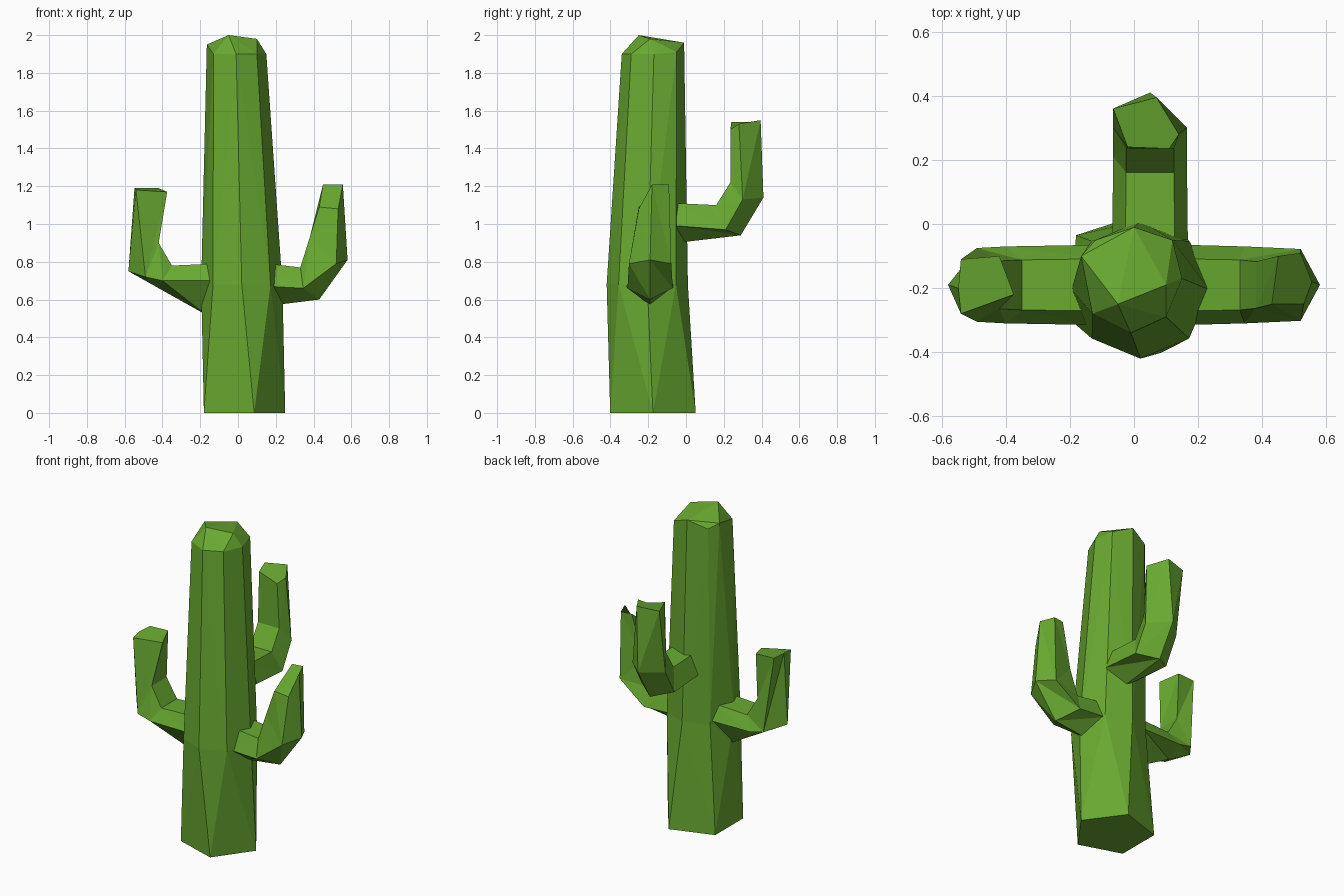
import bpy, bmesh, math
from mathutils import Vector

if "Cube" in bpy.data.objects:
    bpy.data.objects.remove(bpy.data.objects["Cube"])

green = bpy.data.materials.new("cactus_green")
green.diffuse_color = (0.14, 0.40, 0.03, 1)
green.use_nodes = True
green.node_tree.nodes["Principled BSDF"].inputs["Base Color"].default_value = green.diffuse_color


def finish(name, bm):
    bmesh.ops.recalc_face_normals(bm, faces=bm.faces)
    mesh = bpy.data.meshes.new(name)
    bm.to_mesh(mesh)
    bm.free()
    mesh.materials.append(green)
    obj = bpy.data.objects.new(name, mesh)
    bpy.context.collection.objects.link(obj)


def ngon(n, cx, cy, r, z, turn=0.0):
    return [(cx + r * math.cos(turn + math.tau * i / n),
             cy + r * math.sin(turn + math.tau * i / n), z) for i in range(n)]


# Trunk: five-sided foot, eight-sided waist, irregular domed top
WAIST = 0.68
foot = ngon(5, 0.0, -0.175, 0.238, 0)
foot = [(x + 0.012, y, z) for x, y, z in foot]
waist = ngon(8, 0.02, -0.205, 0.215, WAIST)
crown = [(-.13, -.28, 1.9), (-.01, -.34, 1.9), (.10, -.29, 1.9), (.15, -.17, 1.9),
         (.12, -.05, 1.91), (0, -.01, 1.96), (-.12, -.05, 1.92), (-.165, -.1, 1.95),
         (-.05, -.25, 2.0), (.10, -.19, 1.98)]
bm = bmesh.new()
for points in (foot + waist, waist + crown):
    bmesh.ops.convex_hull(bm, input=[bm.verts.new(p) for p in points])
inside = [f for f in bm.faces if all(abs(v.co.z - WAIST) < 1e-4 for v in f.verts)]
bmesh.ops.delete(bm, geom=inside, context='FACES')
bmesh.ops.remove_doubles(bm, verts=bm.verts, dist=1e-4)
finish("trunk", bm)


# Arms: five-sided rings, flat on the inner bend and pointed on the outer
def arm(name, rings, tip, side, along_y=False):
    bm = bmesh.new()
    loops = []
    for ir, iz, mr, mz, outr, outz, w in rings:
        pts = [(ir, -.65 * w, iz), (ir, .65 * w, iz), (mr, w, mz), (outr, 0, outz), (mr, -w, mz)]
        loops.append([bm.verts.new((s + side, r, z) if along_y else (r, s + side, z))
                      for r, s, z in pts])
    loops.append([bm.verts.new(p) for p in tip])
    for a, b in zip(loops, loops[1:]):
        for i in range(5):
            j = (i + 1) % 5
            bm.faces.new((a[i], a[j], b[j]))
            bm.faces.new((a[i], b[j], b[i]))
    bm.faces.new(loops[0])
    bm.faces.new(loops[-1])
    finish(name, bm)


arm("right_arm",
    [(.16, .79, .16, .67, .19, .57, .125),
     (.33, .77, .345, .66, .43, .60, .12),
     (.38, .93, .52, .79, .58, .81, .112)],
    [(.43, -.25, 1.09), (.45, -.10, 1.21), (.52, -.09, 1.21), (.555, -.18, 1.21), (.53, -.25, 1.08)],
    -.19)
arm("left_arm",
    [(-.12, .79, -.12, .70, -.17, .52, .125),
     (-.35, .78, -.40, .70, -.42, .66, .12),
     (-.42, .90, -.49, .72, -.58, .75, .115)],
    [(-.375, -.22, 1.17), (-.42, -.10, 1.19), (-.54, -.11, 1.19), (-.548, -.20, 1.19), (-.54, -.28, 1.18)],
    -.19)
arm("back_arm",
    [(-.05, 1.11, -.05, .99, -.05, .90, .118),
     (.16, 1.10, .21, .97, .29, .94, .115),
     (.235, 1.22, .30, 1.13, .41, 1.14, .115)],
    [(-.02, .24, 1.54), (.11, .235, 1.50), (.14, .28, 1.53), (.07, .395, 1.55), (-.065, .36, 1.54)],
    .05, along_y=True)
